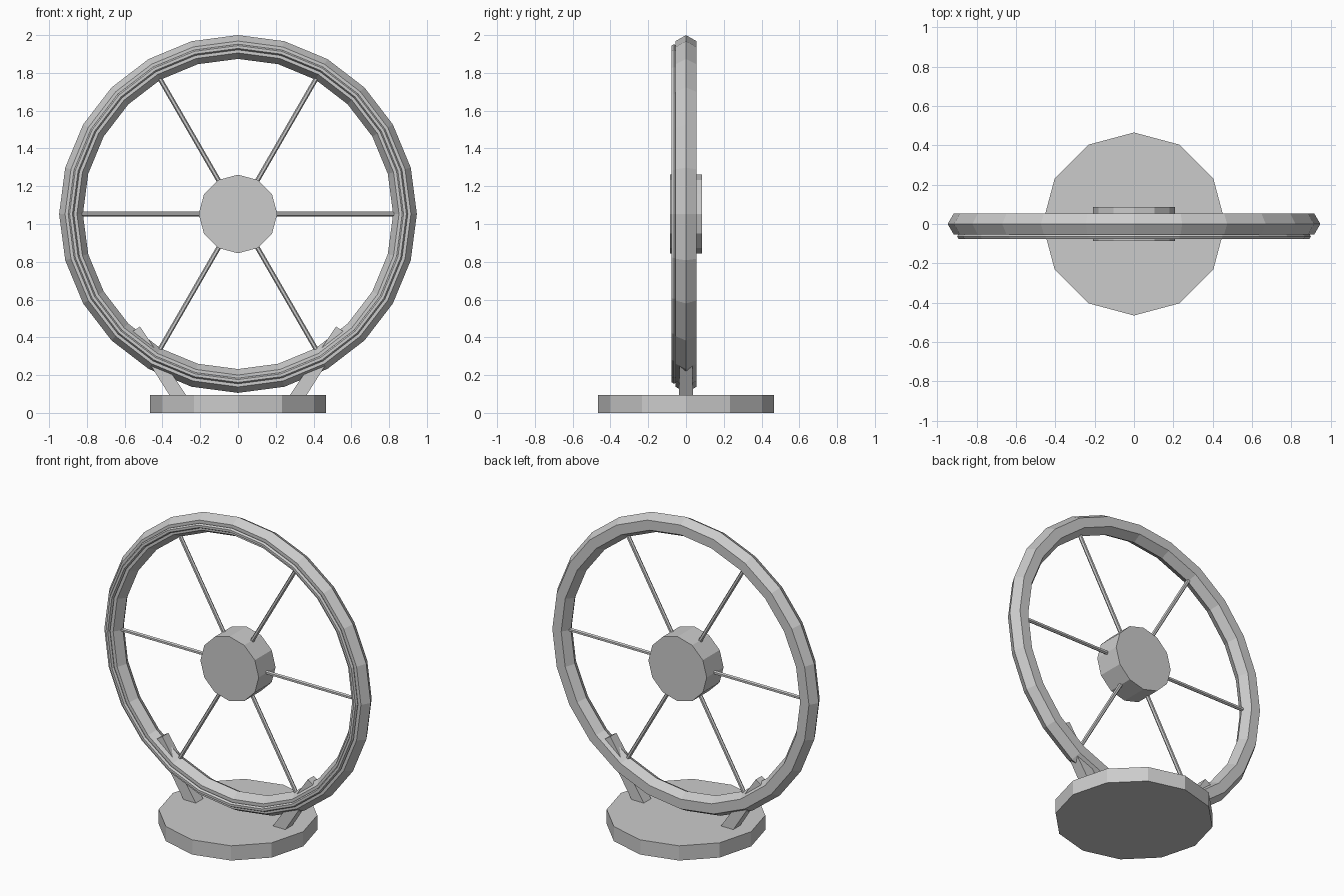
import bpy
import math
from mathutils import Vector

cube = bpy.data.objects.get("Cube")
if cube:
    bpy.data.objects.remove(cube, do_unlink=True)

grey = bpy.data.materials.new("light grey")
grey.use_nodes = True
colour = (0.6, 0.6, 0.6, 1)
grey.diffuse_color = colour
grey.node_tree.nodes["Principled BSDF"].inputs["Base Color"].default_value = colour

CENTRE = Vector((0, 0, 1.053))
RIM = 0.884


def finish(name):
    obj = bpy.context.object
    obj.name = name
    obj.data.materials.append(grey)
    return obj


def ring(name, y, thickness):
    """Upright ring with a six-sided section."""
    bpy.ops.mesh.primitive_torus_add(
        major_segments=24, minor_segments=6, major_radius=RIM, minor_radius=thickness,
        location=CENTRE + Vector((0, y, 0)), rotation=(math.pi / 2, 0, 0))
    return finish(name)


def rod(name, start, end, sides, r1, r2):
    """Straight bar between two points, tapering from r1 to r2."""
    axis = end - start
    bpy.ops.mesh.primitive_cone_add(
        vertices=sides, radius1=r1, radius2=r2, depth=axis.length,
        location=(start + end) / 2, rotation=axis.to_track_quat('Z', 'Y').to_euler())
    return finish(name)


# Round base plate
rod("base", Vector((0, 0, 0)), Vector((0, 0, 0.095)), 12, 0.465, 0.465)

# Rim and the thin raised ring on its front
ring("rim", 0, 0.063)
ring("rim_trim", -0.063, 0.015)

# Hub
rod("hub", CENTRE + Vector((0, -0.086, 0)), CENTRE + Vector((0, 0.086, 0)), 12, 0.208, 0.208)

# Spokes
for i in range(6):
    a = i * math.pi / 3
    out = Vector((math.cos(a), 0, math.sin(a)))
    rod(f"spoke_{i + 1}", CENTRE + out * 0.15, CENTRE + out * 0.84, 6, 0.0125, 0.0125)

# Slanted square supports, sunk into the base
for side, name in ((1, "left_support"), (-1, "right_support")):
    obj = rod(name, Vector((side * 0.28, 0, 0.034)), Vector((side * 0.545, 0, 0.44)),
              4, 0.038 * math.sqrt(2), 0.031 * math.sqrt(2))
    # Turn the square section so its faces point front and back
    for v in obj.data.vertices:
        x, y = v.co.x, v.co.y
        v.co.x, v.co.y = (x - y) / math.sqrt(2), (x + y) / math.sqrt(2)
